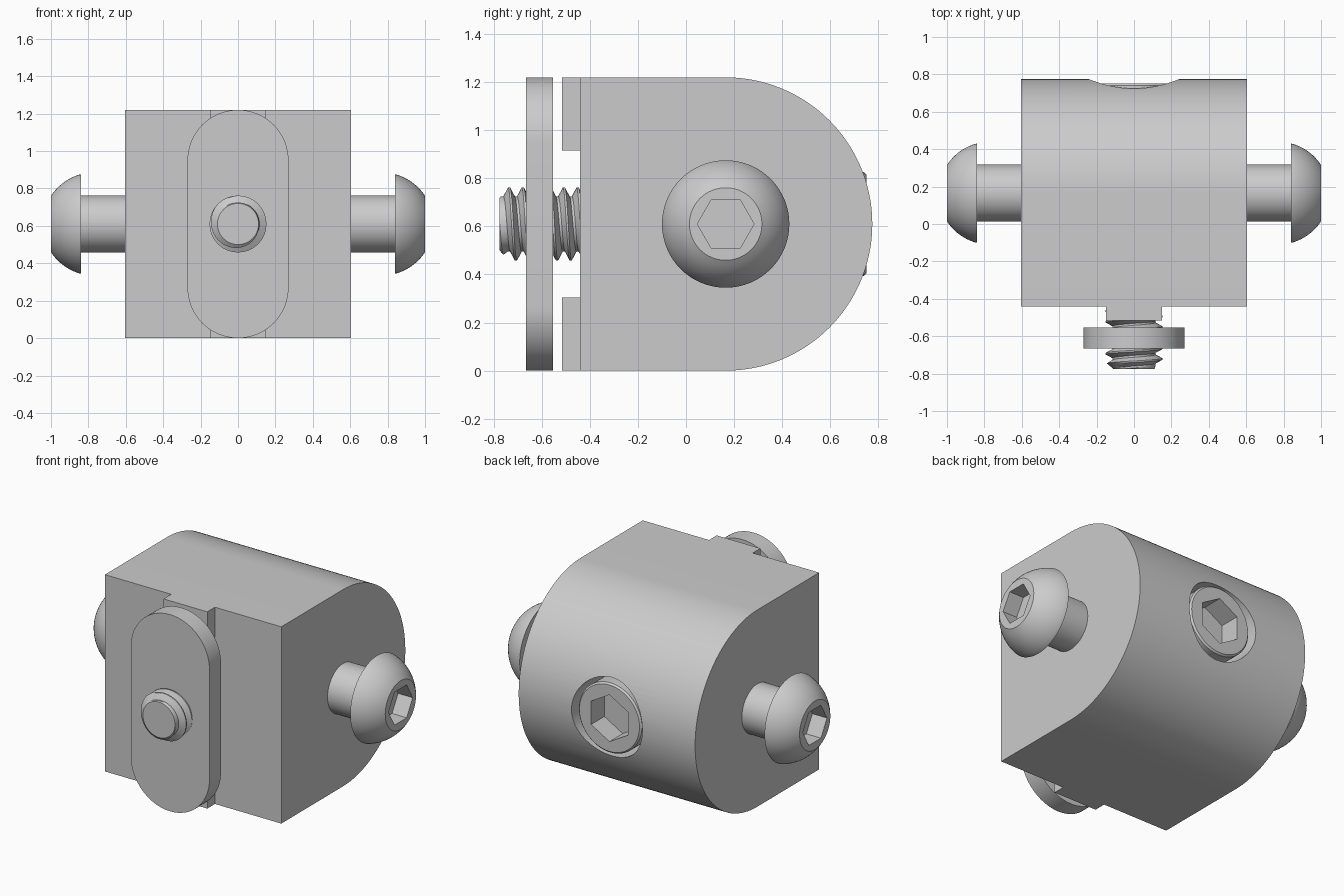
import bpy
import bmesh
from math import sin, cos, pi, sqrt, radians
from mathutils import Matrix

if "Cube" in bpy.data.objects:
    bpy.data.objects.remove(bpy.data.objects["Cube"])

grey = bpy.data.materials.new("plain_grey")
grey.use_nodes = True
COLOUR = (0.6, 0.6, 0.6, 1)
grey.diffuse_color = COLOUR
grey.node_tree.nodes["Principled BSDF"].inputs["Base Color"].default_value = COLOUR

MID = 0.61     # height of all screw axes, also the rounded end's radius
AXIS_Y = 0.165  # y of the cross screws and of the rounded end's centre


def finish(name, bm):
    bmesh.ops.recalc_face_normals(bm, faces=bm.faces)
    mesh = bpy.data.meshes.new(name)
    bm.to_mesh(mesh)
    bm.free()
    mesh.materials.append(grey)
    ob = bpy.data.objects.new(name, mesh)
    bpy.context.collection.objects.link(ob)
    return ob


def smooth(ob):
    bpy.ops.object.select_all(action='DESELECT')
    ob.select_set(True)
    bpy.context.view_layer.objects.active = ob
    bpy.ops.object.shade_smooth_by_angle(angle=radians(25))


def loft(name, rings, matrix=None):
    """Skin equal closed rings of points and cap both ends."""
    bm = bmesh.new()
    rows = [[bm.verts.new(p) for p in ring] for ring in rings]
    n = len(rows[0])
    for a, b in zip(rows, rows[1:]):
        for i in range(n):
            j = (i + 1) % n
            bm.faces.new((a[i], a[j], b[j], b[i]))
    bm.faces.new(rows[0])
    bm.faces.new(rows[-1])
    if matrix:
        bm.transform(matrix)
    return finish(name, bm)


def circle(r, h, n=64):
    return [(r * sin(2 * pi * i / n), r * cos(2 * pi * i / n), h) for i in range(n)]


def lathe(name, profile, matrix, n=64):
    return loft(name, [circle(r, h, n) for r, h in profile], matrix)


def cut(ob, cutter):
    mod = ob.modifiers.new("cut", 'BOOLEAN')
    mod.operation = 'DIFFERENCE'
    mod.solver = 'EXACT'
    mod.object = cutter
    bpy.ops.object.select_all(action='DESELECT')
    bpy.context.view_layer.objects.active = ob
    ob.select_set(True)
    bpy.ops.object.modifier_apply(modifier=mod.name)
    bpy.data.objects.remove(cutter)


def arc(cu, cv, r, start, end, n):
    return [(cu + r * cos(start + (end - start) * i / n),
             cv + r * sin(start + (end - start) * i / n)) for i in range(n + 1)]


to_back = Matrix.Translation((0, 0, MID)) @ Matrix.Rotation(-pi / 2, 4, 'X')

# Body: block with a half-round back and a counterbore
side = [(-0.44, 0), *arc(AXIS_Y, MID, MID, -pi / 2, pi / 2, 64), (-0.44, 2 * MID)]
body = loft("body", [[(x, y, z) for y, z in side] for x in (-0.605, 0.605)])
cut(body, lathe("counterbore_cutter", [(0.243, 0.45), (0.243, 1)], to_back))
smooth(body)

# Locating tabs on the front face, top and bottom
for name, low in (("lower_tab", 0), ("upper_tab", 0.915)):
    loft(name, [[(-0.15, y, z), (0.15, y, z), (0.15, y, z + 0.305), (-0.15, y, z + 0.305)]
                for y, z in ((-0.515, low), (-0.43, low))])

# Slot nut: long plate with round ends
R = 0.27
outline = arc(0, 2 * MID - R, R, 0, pi, 32) + arc(0, R, R, pi, 2 * pi, 32)
smooth(loft("slot_nut", [[(x, y, z) for x, z in outline] for y in (-0.665, -0.553)]))

# Cross screws with domed heads and hex sockets
DOME_C, DOME_R = 0.77, 0.275
dome = [(sqrt(DOME_R ** 2 - (h - DOME_C) ** 2), h)
        for h in [0.85 + 0.15 * i / 10 for i in range(11)]]
for name, sign in (("left_screw", 1), ("right_screw", -1)):
    place = Matrix.Translation((0, AXIS_Y, MID)) @ Matrix.Rotation(sign * pi / 2, 4, 'Y')
    screw = lathe(name, [(0.152, 0.58), (0.152, 0.84), (0.265, 0.84)] + dome, place)
    cut(screw, lathe("socket_cutter", [(0.118, 0.9), (0.118, 1.1)], place, 6))
    smooth(screw)

# Back screw: cylindrical head sunk in the counterbore
head = lathe("back_screw_head", [(0.216, 0.44), (0.216, 0.74), (0.206, 0.75)], to_back)
cut(head, lathe("socket_cutter", [(0.145, 0.62), (0.145, 0.9)], to_back, 6))
smooth(head)

# Threaded end: helical strip clamped to the screw's length
PITCH, TIP, ROOT_END, N = 0.057, -0.775, -0.42, 48
section = [(0, 0.152), (0.14, 0.152), (0.48, 0.115), (0.66, 0.115)]
bm = bmesh.new()
rows = []
for turn in range(-2, 9):
    for frac, r in section:
        row = []
        for i in range(N + 1):
            a = 2 * pi * i / N
            y = -0.74 + PITCH * (turn + frac + 0.25 - i / N)
            y = min(max(y, TIP), ROOT_END)
            rad = min(r, 0.11 + 1.2 * (y - TIP))
            if y == ROOT_END:
                rad = 0.115
            row.append(bm.verts.new((rad * cos(a), y, MID + rad * sin(a))))
        rows.append(row)
for a, b in zip(rows, rows[1:]):
    for i in range(N):
        bm.faces.new((a[i], a[i + 1], b[i + 1], b[i]))
bmesh.ops.remove_doubles(bm, verts=bm.verts, dist=0.0001)
bmesh.ops.holes_fill(bm, edges=[e for e in bm.edges if e.is_boundary], sides=0)
smooth(finish("threaded_end", bm))
